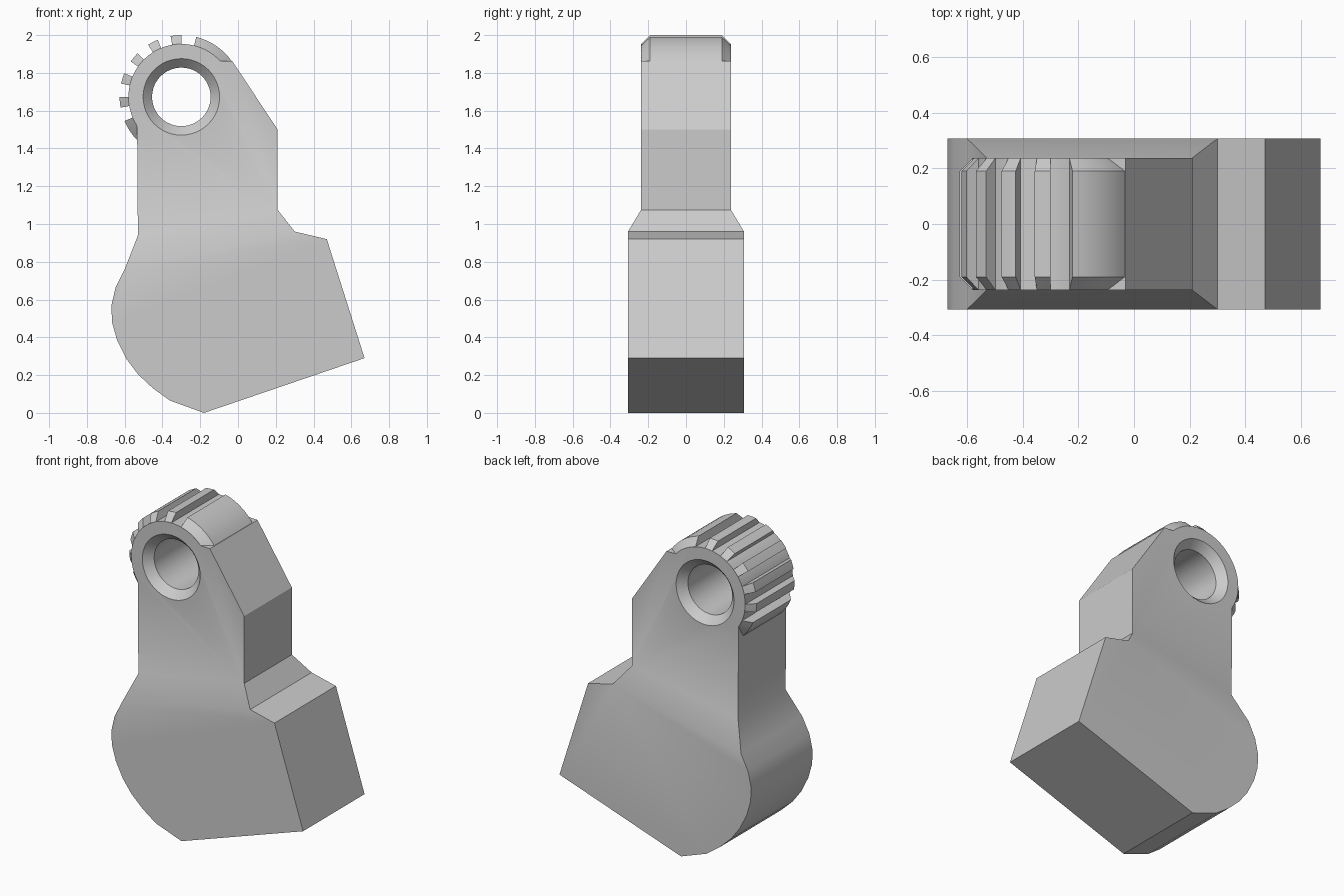
import bpy, bmesh
from math import radians, sin, cos
from mathutils import Vector

cube = bpy.data.objects.get("Cube")
if cube:
    bpy.data.objects.remove(cube, do_unlink=True)

grey = bpy.data.materials.new("plain grey")
grey.use_nodes = True
COLOR = (0.6, 0.6, 0.6, 1)
grey.diffuse_color = COLOR
grey.node_tree.nodes["Principled BSDF"].inputs["Base Color"].default_value = COLOR

HUB = Vector((-0.30, 1.673))       # hub axis in x, z
HUB_R, CROWN_R = 0.28, 0.327
BASE_Y, NECK_Y = 0.307, 0.238      # half thicknesses


def polar(r, deg):
    return (HUB.x + r * cos(radians(deg)), HUB.y + r * sin(radians(deg)))


def finish(name, bm):
    bmesh.ops.remove_doubles(bm, verts=bm.verts, dist=0.0005)
    bmesh.ops.recalc_face_normals(bm, faces=bm.faces)
    mesh = bpy.data.meshes.new(name)
    bm.to_mesh(mesh)
    bm.free()
    mesh.materials.append(grey)
    obj = bpy.data.objects.new(name, mesh)
    bpy.context.collection.objects.link(obj)
    return obj


def smooth(obj):
    bpy.ops.object.select_all(action="DESELECT")
    obj.select_set(True)
    bpy.context.view_layer.objects.active = obj
    bpy.ops.object.shade_smooth_by_angle(angle=radians(28))


def open_prism(bm, pts, half):
    """Extrude an outline along y, leaving the closing side open."""
    front = [bm.verts.new((x, -half, z)) for x, z in pts]
    back = [bm.verts.new((x, half, z)) for x, z in pts]
    bm.faces.new(front)
    bm.faces.new(back)
    for i in range(len(pts) - 1):
        bm.faces.new((front[i], front[i + 1], back[i + 1], back[i]))


def ring(bm, left, right, half):
    corners = ((left, -half), (right, -half), (right, half), (left, half))
    return [bm.verts.new((p[0], y, p[1])) for p, y in corners]


# Body: rounded base, tapered shoulder and neck in one skin
base = [(0.30, 0.96), (0.47, 0.92), (0.67, 0.29), (-0.18, 0), (-0.36, 0.065),
        (-0.45, 0.13), (-0.53, 0.205), (-0.59, 0.285), (-0.64, 0.385),
        (-0.667, 0.48), (-0.67, 0.57), (-0.648, 0.665), (-0.60, 0.76)]
neck = [(0.21, 1.075), (0.21, 1.5), (-0.03, 1.862), polar(HUB_R, 43)]
neck += [polar(HUB_R, 43 + 170 * i / 40) for i in range(1, 41)]
neck += [(-0.534, 1.51), (-0.53, 0.94)]
bm = bmesh.new()
open_prism(bm, base, BASE_Y)
open_prism(bm, neck, NECK_Y)
low = ring(bm, base[-1], base[0], BASE_Y)
high = ring(bm, neck[-1], neck[0], NECK_Y)
for i in range(4):
    j = (i + 1) % 4
    bm.faces.new((low[i], low[j], high[j], high[i]))
body = finish("body", bm)

# Countersunk hole through the hub
bm = bmesh.new()
stations = [(0.26, -0.29), (0.155, -0.188), (0.155, 0.188), (0.26, 0.29)]
stations[0] = (0.2 + 0.052, -NECK_Y - 0.052)
stations[3] = (0.2 + 0.052, NECK_Y + 0.052)
rings = []
for r, y in stations:
    pts = [polar(r, 360 * k / 48) for k in range(48)]
    rings.append([bm.verts.new((x, y, z)) for x, z in pts])
for a, b in zip(rings, rings[1:]):
    for k in range(48):
        m = (k + 1) % 48
        bm.faces.new((a[k], a[m], b[m], b[k]))
bm.faces.new(rings[0])
bm.faces.new(rings[-1])
cutter = finish("hole_cutter", bm)
cutter.hide_render = True
cut = body.modifiers.new("hole", "BOOLEAN")
cut.operation, cut.solver, cut.object = "DIFFERENCE", "EXACT", cutter
bpy.context.view_layer.objects.active = body
bpy.ops.object.modifier_apply(modifier=cut.name)
bpy.data.objects.remove(cutter, do_unlink=True)
smooth(body)

# Crown: chamfered hub rim broken into a shoulder, teeth and a stop
section = [(0.274, -NECK_Y + 0.001), (HUB_R, -NECK_Y + 0.001), (CROWN_R, -0.19),
           (CROWN_R, 0.19), (HUB_R, NECK_Y - 0.001), (0.274, NECK_Y - 0.001)]


def crown_part(name, start, end):
    bm = bmesh.new()
    steps = max(2, round((end - start) / 5))
    rows = []
    for k in range(steps + 1):
        row = []
        for r, y in section:
            x, z = polar(r, start + (end - start) * k / steps)
            row.append(bm.verts.new((x, y, z)))
        rows.append(row)
    for a, b in zip(rows, rows[1:]):
        for i in range(len(section) - 1):
            bm.faces.new((a[i], a[i + 1], b[i + 1], b[i]))
    bm.faces.new(rows[0])
    bm.faces.new(rows[-1])
    smooth(finish(name, bm))


crown_part("crown_shoulder", 35, 76)
for n in range(5):
    middle = 95 + 22.5 * n
    crown_part(f"crown_tooth_{n + 1}", middle - 5, middle + 5)
crown_part("crown_stop", 203, 225)
